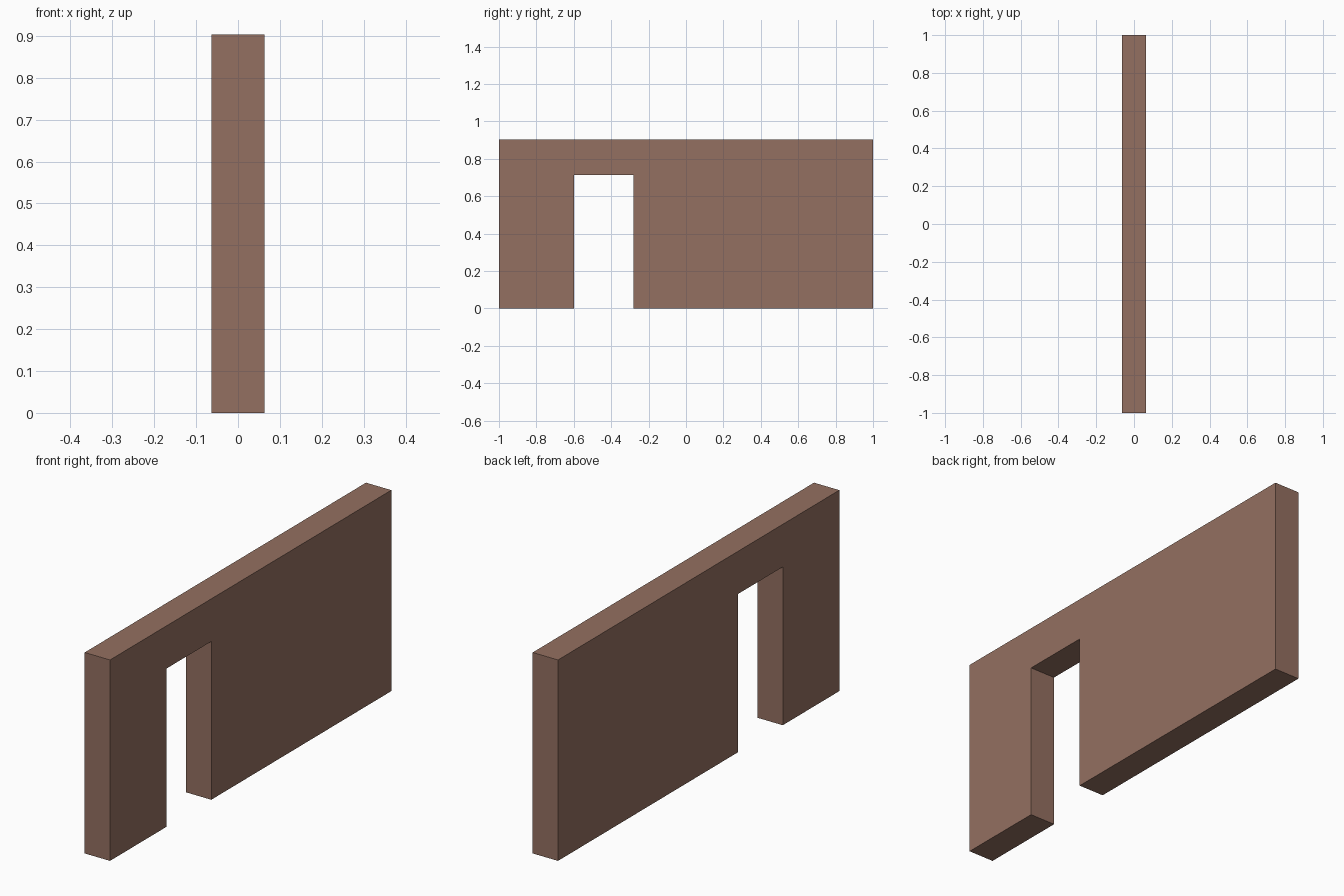
import bpy
import bmesh

if "Cube" in bpy.data.objects:
    bpy.data.objects.remove(bpy.data.objects["Cube"])

HALF_THICK = 0.063
HEIGHT = 0.904
DOOR_LEFT, DOOR_RIGHT, DOOR_TOP = -0.598, -0.28, 0.712

# Wall outline in the y-z plane, with the doorway notched out of the bottom edge
outline = [
    (-1, 0), (DOOR_LEFT, 0), (DOOR_LEFT, DOOR_TOP), (DOOR_RIGHT, DOOR_TOP),
    (DOOR_RIGHT, 0), (1, 0), (1, HEIGHT), (-1, HEIGHT),
]

# Extrude the outline through the wall thickness
bm = bmesh.new()
face = bm.faces.new([bm.verts.new((-HALF_THICK, y, z)) for y, z in outline])
extruded = bmesh.ops.extrude_face_region(bm, geom=[face])["geom"]
bmesh.ops.translate(bm, vec=(2 * HALF_THICK, 0, 0),
                    verts=[g for g in extruded if isinstance(g, bmesh.types.BMVert)])
# Keep the starting cap so the solid is closed
if not face.is_valid:
    bm.faces.new([v for v in bm.verts if v.co.x < 0])
bmesh.ops.recalc_face_normals(bm, faces=bm.faces[:])

mesh = bpy.data.meshes.new("doorway_wall")
bm.to_mesh(mesh)
bm.free()

# Single brown colour
brown = bpy.data.materials.new("warm brown")
brown.diffuse_color = (0.296, 0.162, 0.119, 1)
brown.use_nodes = True
brown.node_tree.nodes["Principled BSDF"].inputs["Base Color"].default_value = brown.diffuse_color
mesh.materials.append(brown)

wall = bpy.data.objects.new("doorway_wall", mesh)
bpy.context.collection.objects.link(wall)
